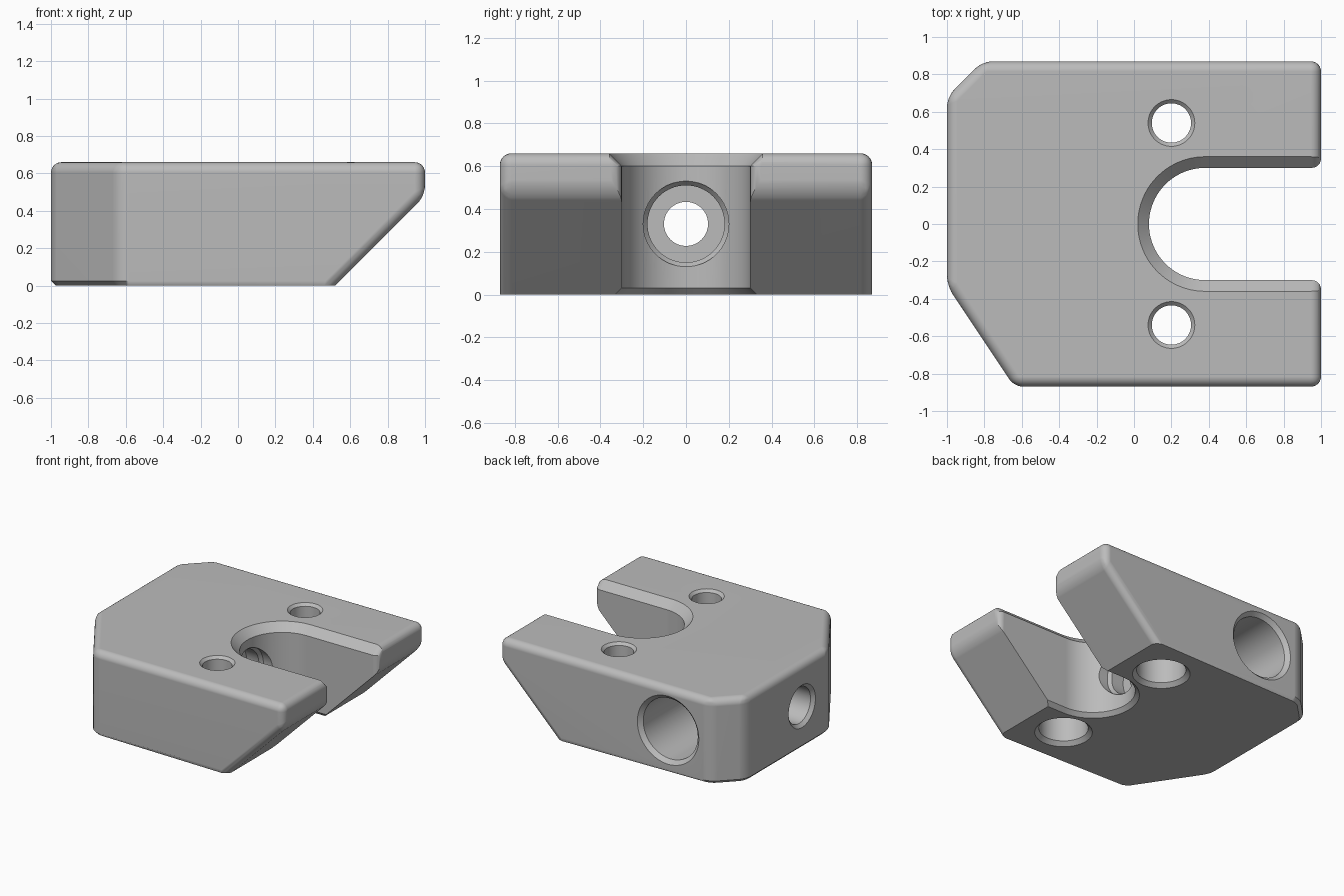
import bpy, bmesh
from math import sin, cos, pi, radians
from mathutils import Vector

cube = bpy.data.objects.get("Cube")
if cube:
    bpy.data.objects.remove(cube, do_unlink=True)

HEIGHT, MID = 0.66, 0.33
SLOPE_X = 0.52            # where the underside slope meets the base

grey = bpy.data.materials.new("plain grey")
grey.use_nodes = True
grey.diffuse_color = (0.5, 0.5, 0.5, 1)
grey.node_tree.nodes["Principled BSDF"].inputs["Base Color"].default_value = (0.5, 0.5, 0.5, 1)


def add_object(name, bm):
    bmesh.ops.recalc_face_normals(bm, faces=bm.faces)
    mesh = bpy.data.meshes.new(name)
    bm.to_mesh(mesh)
    bm.free()
    mesh.materials.append(grey)
    obj = bpy.data.objects.new(name, mesh)
    bpy.context.collection.objects.link(obj)
    return obj


def loft(name, rings):
    """Closed solid through rings with equal point counts."""
    bm = bmesh.new()
    loops = [[bm.verts.new(p) for p in ring] for ring in rings]
    n = len(loops[0])
    for a, b in zip(loops, loops[1:]):
        for i in range(n):
            j = (i + 1) % n
            bm.faces.new((a[i], a[j], b[j], b[i]))
    bm.faces.new(loops[0][::-1])
    bm.faces.new(loops[-1])
    return add_object(name, bm)


def bore(name, start, axis, levels, n=64):
    """Turned cutter: levels are (distance along axis, radius)."""
    axis = Vector(axis)
    u = axis.orthogonal().normalized()
    v = axis.cross(u)
    turn = [2 * pi * i / n for i in range(n)]
    return loft(name, [[Vector(start) + axis * d + (u * cos(t) + v * sin(t)) * r
                        for t in turn] for d, r in levels])


def cut(target, cutter):
    cutter.hide_render = True
    mod = target.modifiers.new("cut", 'BOOLEAN')
    mod.operation, mod.solver, mod.object = 'DIFFERENCE', 'EXACT', cutter
    bpy.context.view_layer.objects.active = target
    bpy.ops.object.modifier_apply(modifier=mod.name)
    bpy.data.objects.remove(cutter, do_unlink=True)


# Block: plan outline with two clipped corners, sloping under the open end
outline = [(-1, -0.33), (-0.64, -0.87), (1, -0.87), (1, 0.87), (-0.81, 0.87), (-1, 0.68)]
bm = bmesh.new()
top = [bm.verts.new((x, y, HEIGHT)) for x, y in outline]
low = [bm.verts.new((x, y, 1 - SLOPE_X if x == 1 else 0)) for x, y in outline]
foot = [bm.verts.new((SLOPE_X, y, 0)) for y in (-0.87, 0.87)]
bm.faces.new(top)
for i in (0, 2, 4, 5, 3, 1):
    j = (i + 1) % 6
    side = [low[i], low[j], top[j], top[i]]
    if i == 1:
        side.insert(1, foot[0])
    if i == 3:
        side.insert(1, foot[1])
    bm.faces.new(side)
bm.faces.new((low[0], low[1], foot[0], foot[1], low[4], low[5]))
bm.faces.new((foot[0], low[2], low[3], foot[1]))
bmesh.ops.recalc_face_normals(bm, faces=bm.faces)

# Rounded edges everywhere but the base, then a small base chamfer
soft = [e for e in bm.edges if max(v.co.z for v in e.verts) > 0.01]
bmesh.ops.bevel(bm, geom=soft, offset=0.055, offset_type='OFFSET', segments=6,
                profile=0.5, affect='EDGES', clamp_overlap=False)
straight = max((v.co.x for v in bm.verts if v.co.z < 0.001 and abs(v.co.y) > 0.869))
base = [e for e in bm.edges
        if all(v.co.z < 0.001 and v.co.x < straight + 0.001 for v in e.verts)
        and not all(abs(v.co.x - SLOPE_X) < 0.01 for v in e.verts)]
bmesh.ops.bevel(bm, geom=base, offset=0.025, offset_type='OFFSET', segments=1,
                affect='EDGES', clamp_overlap=False)
block = add_object("notched_block", bm)


# Open slot with a round end, flared mouth and chamfered rims
def slot_ring(z, grow):
    r, flare = 0.30 + grow, 0.05
    half = [(1.2, r + flare)]
    half += [(1 - flare * (1 - sin(t)), r + flare * (1 - cos(t)))
             for t in [pi / 2 * i / 6 for i in range(6, -1, -1)]]
    half += [(0.38 + r * cos(t), r * sin(t))
             for t in [pi / 2 + pi / 2 * i / 20 for i in range(20)]]
    half_back = [(x, -y) for x, y in reversed(half)]
    return [(x, y, z) for x, y in half + [(0.38 - r, 0)] + half_back]


cut(block, loft("slot_cutter", [slot_ring(-0.04, 0.07), slot_ring(0.03, 0),
                                slot_ring(HEIGHT - 0.06, 0), slot_ring(HEIGHT + 0.06, 0.12)]))

# Upright screw holes, counterbored from below
for y in (-0.54, 0.54):
    cut(block, bore("screw_cutter", (0.2, y, 0), (0, 0, 1),
                    [(-0.03, 0.235), (0.03, 0.175), (MID, 0.175), (MID, 0.105),
                     (HEIGHT - 0.02, 0.105), (HEIGHT + 0.02, 0.145)]))

# Wide blind bore from the back
cut(block, bore("back_bore_cutter", (-0.455, 0.87, MID), (0, -1, 0),
                [(-0.03, 0.295), (0.03, 0.235), (1.15, 0.235)]))

# Stepped passage from the end face through to the slot
cut(block, bore("passage_cutter", (-1, 0, MID), (1, 0, 0),
                [(-0.03, 0.195), (0.025, 0.14), (0.5, 0.14), (0.5, 0.103),
                 (0.95, 0.103), (0.95, 0.18), (1.055, 0.18), (1.08, 0.2), (1.3, 0.2)]))

# Smooth curves, crisp chamfers, flat faces kept flat
bpy.ops.object.select_all(action='DESELECT')
block.select_set(True)
bpy.context.view_layer.objects.active = block
bpy.ops.object.shade_smooth_by_angle(angle=radians(30))
weighted = block.modifiers.new("flat faces", 'WEIGHTED_NORMAL')
weighted.keep_sharp = True
